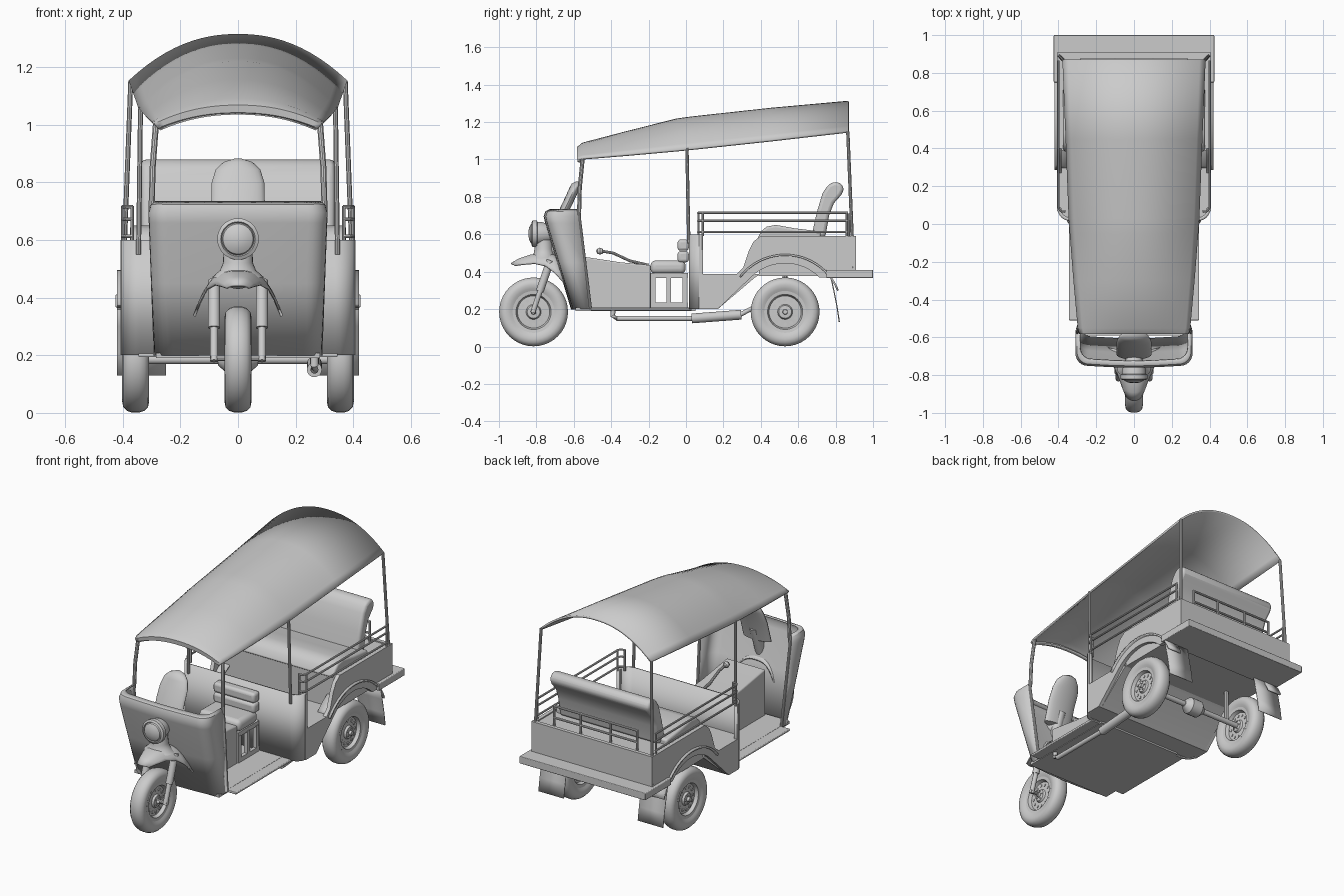
import bpy, bmesh
from math import sin, cos, pi, radians
from mathutils import Vector

if "Cube" in bpy.data.objects:
    bpy.data.objects.remove(bpy.data.objects["Cube"])


def make(name, verts, faces, thick=0, bevel=0, seg=2):
    bm = bmesh.new()
    vs = [bm.verts.new(v) for v in verts]
    for f in faces:
        bm.faces.new([vs[i] for i in f])
    bmesh.ops.recalc_face_normals(bm, faces=bm.faces)
    me = bpy.data.meshes.new(name)
    bm.to_mesh(me)
    bm.free()
    ob = bpy.data.objects.new(name, me)
    bpy.context.collection.objects.link(ob)
    if thick:
        m = ob.modifiers.new("thickness", 'SOLIDIFY')
        m.thickness, m.offset = thick, 0
    if bevel:
        m = ob.modifiers.new("round", 'BEVEL')
        m.width, m.segments, m.limit_method = bevel, seg, 'ANGLE'
    return ob


def loft(name, rings, closed=True, caps=True, thick=0, loop=False):
    n, k = len(rings[0]), len(rings)
    faces = [(i * n + j, i * n + (j + 1) % n, (i + 1) % k * n + (j + 1) % n, (i + 1) % k * n + j)
             for i in range(k if loop else k - 1) for j in range(n if closed else n - 1)]
    if closed and caps and not loop:
        faces += [tuple(range(n)), tuple(range((k - 1) * n, k * n))]
    return make(name, [v for r in rings for v in r], faces, thick)


def prism(name, yz, x0, x1, bevel=0, seg=3):
    n = len(yz)
    verts = [(x, y, z) for x in (x0, x1) for y, z in yz]
    faces = [tuple(range(n)), tuple(range(n, 2 * n))]
    faces += [(i, (i + 1) % n, n + (i + 1) % n, n + i) for i in range(n)]
    return make(name, verts, faces, 0, bevel, seg)


def box(name, x0, x1, y0, y1, z0, z1, bevel=0, seg=3):
    return prism(name, [(y0, z0), (y1, z0), (y1, z1), (y0, z1)], x0, x1, bevel, seg)


def tube(name, pts, r, sides=10):
    pts = [Vector(p) for p in pts]
    rings = []
    for i, p in enumerate(pts):
        d = (pts[min(i + 1, len(pts) - 1)] - pts[max(i - 1, 0)]).normalized()
        up = Vector((0, 0, 1)) if abs(d.z) < 0.8 else Vector((1, 0, 0))
        a = d.cross(up).normalized()
        b = d.cross(a)
        rings.append([p + (a * cos(2 * pi * j / sides) + b * sin(2 * pi * j / sides)) * r
                      for j in range(sides)])
    return loft(name, rings)


def lathe(name, profile, c, axis='x', sides=40, loop=False):
    rings = []
    for r, h in profile:
        ring = []
        for j in range(sides):
            u, v = r * cos(2 * pi * j / sides), r * sin(2 * pi * j / sides)
            o = (h, u, v) if axis == 'x' else (u, h, v)
            ring.append((c[0] + o[0], c[1] + o[1], c[2] + o[2]))
        rings.append(ring)
    return loft(name, rings, loop=loop)


def arc(cy, cz, r, a0, a1, n):
    return [(cy + r * cos(radians(a0 + (a1 - a0) * i / n)), cz + r * sin(radians(a0 + (a1 - a0) * i / n)))
            for i in range(n + 1)]


# Roof canopy: arched sections from front lip to rear
rings = []
for y, hw, ze, zc in [(-.555, .27, .985, 1.04), (-.575, .28, .99, 1.045), (-.577, .288, 1.0, 1.065),
                      (-.55, .295, 1.005, 1.085), (-.3, .317, 1.025, 1.15), (-.05, .336, 1.047, 1.213),
                      (.03, .342, 1.055, 1.224), (.45, .358, 1.1, 1.27), (.87, .375, 1.148, 1.308)]:
    ts = [i / 12 - 1 for i in range(25)]
    rings.append([(hw * t, y, ze + (zc - ze) * (1 - abs(t) ** 2.2)) for t in ts])
loft("roof_canopy", rings, closed=False, thick=.012)

# Front fairing: U-shaped shell, widening upward
rings = []
for z, yf, hw, yb in [(.2, -.6, .285, -.51), (.45, -.675, .296, -.54), (.66, -.738, .304, -.567),
                      (.695, -.746, .305, -.571), (.72, -.738, .298, -.574), (.73, -.715, .285, -.576)]:
    r = .06
    half = [(hw, yb)] + [(hw - r + r * cos(a * pi / 12), yf + r - r * sin(a * pi / 12)) for a in range(7)]
    half += [((hw - r) * .5, yf - .007)]
    rings.append([(x, y, z) for x, y in half] + [(0, yf - .01, z)] + [(-x, y, z) for x, y in half[::-1]])
loft("front_fairing", rings, closed=False, thick=.01)

# Rounded instrument pod behind the fairing
rings = []
for z, y, hw in [(.6, -.69, .093), (.73, -.65, .093), (.8, -.617, .091), (.845, -.597, .077),
                 (.87, -.584, .05), (.882, -.577, .012)]:
    rings.append([(hw * cos(2 * pi * j / 24), y + min(.028, hw) * sin(2 * pi * j / 24), z) for j in range(24)])
loft("instrument_pod", rings)

# Floor, tunnel box, steps
box("cab_floor", -.285, .285, -.59, .05, .19, .208)
prism("centre_tunnel", [(-.58, .2), (-.19, .2), (-.19, .435), (-.35, .45), (-.58, .485)], -.13, .13, .008)
for s in (-1, 1):
    box("side_step", s * .28, s * .345, -.51, .03, .193, .207, .004)
    # Posts and roof supports
    tube("windscreen_post", [(s * .3, -.572, .2 + .5), (s * .296, -.568, .85), (s * .284, -.552, 1.01)], .011)
    tube("fairing_edge", [(s * .285, -.51, .2), (s * .303, -.57, .69), (s * .3, -.572, .74)], .008)
    tube("middle_post", [(s * .345, .015, .55), (s * .338, .005, 1.06)], .009)
    tube("rear_post", [(s * .4, .895, .42), (s * .372, .865, 1.15)], .009)
    # Rear body side with entrance notch and wheel arch
    side = [(.07, .6), (.085, .6), (.085, .387), (.27, .387), (.305, .42), (.335, .51), (.36, .56), (.4, .592),
            (.908, .592), (.908, .37)]
    side += arc(.53, .185, .26, 45, 135, 12) + [(.17, .2), (.07, .2)]
    prism("body_side", side, s * .385, s * .408)
    # Fender lip over rear wheel
    out = arc(.53, .185, .305, 22, 142, 20)
    loft("rear_fender", [[(s * x, y, z) for y, z in out] for x in (.33, .42)], closed=False, thick=.01)
    flap = [(.775, .37), (.79, .3), (.808, .21), (.82, .13)]
    loft("mud_flap", [[(s * x, y, z) for y, z in flap] for x in (.25, .42)], closed=False, thick=.006)
    # Side guard rails
    for z in (.612, .672, .715):
        tube("side_rail", [(s * .365, .065, z), (s * .388, .068, z), (s * .4, .085, z), (s * .4, .865, z)], .006, 8)
    for x, y in ((.366, .067), (.4, .09), (.4, .86)):
        tube("rail_upright", [(s * x, y, .59), (s * x, y, .718)], .006, 8)

# Partition wall wrapping round to the sides
half = [(.397, .09)] + [(.337 + .06 * cos(a * pi / 12), .085 - .06 * sin(a * pi / 12)) for a in range(7)]
plan = half + [(-x, y) for x, y in half[::-1]]
loft("partition", [[(x, y, z) for x, y in plan] for z in (.2, .6)], closed=False, thick=.018)

# Rear body interior, rear wall and bumper deck
prism("passenger_floor", [(.04, .2), (.17, .2), (.37, .37), (.4, .387), (.04, .387)], -.387, .387)
box("bench_base", -.387, .387, .39, .89, .378, .585)
box("rear_panel", -.4, .4, .885, .908, .38, .592)
box("rear_bumper", -.425, .425, .75, 1.0, .366, .41, .004)

# Passenger bench
cushion = [(.38, .57), (.4, .615), (.43, .64), (.48, .65), (.58, .632), (.72, .615), (.72, .57)]
prism("bench_cushion", cushion, -.375, .375, .012)
back = [(.67, .585), (.7, .72), (.73, .82), (.76, .865), (.795, .882), (.83, .872), (.845, .84), (.83, .81),
        (.79, .765), (.765, .7), (.745, .585)]
prism("bench_backrest", back, -.335, .335, .018)

# Rear guard rail
for z in (.635, .705):
    tube("rear_rail", [(-.28, .87, z), (.28, .87, z)], .007, 8)
for x in (-.28, -.1, .1, .28):
    tube("rear_rail_upright", [(x, .87, .58), (x, .87, .71)], .007, 8)

# Driver seat on an open frame
box("driver_cushion", -.14, .14, -.19, -.002, .388, .46, .028, 4)
for z0, z1 in ((.45, .51), (.512, .572)):
    box("driver_backrest", -.14, .14, -.045, .015, z0, z1, .016)
box("seat_plate", -.135, .135, -.19, .01, .365, .392)
for s in (-1, 1):
    for y in (-.19, -.105, -.018):
        box("seat_leg", s * .115, s * .137, y, y + .026, .2, .37)
    box("seat_frame_bar", s * .115, s * .137, -.19, .01, .205, .235)

# Hand lever
tube("hand_lever", [(.05, -.2, .435), (.05, -.3, .458), (.05, -.39, .5), (.05, -.45, .51)], .008)
lathe("lever_knob", [(.002, -.48), (.014, -.474), (.019, -.46), (.014, -.446), (.002, -.44)], (.05, 0, .51), 'y', 14)

# Wheels with rim, hub and a ring of vent holes
tyre = [(.108, -.034), (.125, -.042), (.145, -.047), (.165, -.043), (.178, -.03), (.184, -.012)]
tyre += [(r, -h) for r, h in tyre[::-1]]
rim = [(.004, .045), (.012, .045), (.014, .03), (.034, .028), (.04, .016), (.086, .014), (.094, .034), (.112, .036)]
rim = rim + [(r, -h) for r, h in rim[::-1]]
for n, x, y in (("front", 0, -.815), ("rear_right", .355, .53), ("rear_left", -.355, .53)):
    c = (x, y, .185)
    lathe(n + "_tyre", tyre, c, loop=True)
    lathe(n + "_rim", rim, c)
    for k in range(12):
        a = k * pi / 6
        hc = (x, y + .066 * cos(a), .185 + .066 * sin(a))
        lathe(n + "_rim_vent", [(.009, -.019), (.009, .019)], hc, sides=10)
    for k in range(5):
        a = k * pi * .4
        lathe(n + "_lug", [(.004, -.034), (.004, .034)], (x, y + .024 * cos(a), .185 + .024 * sin(a)), sides=6)
tube("rear_axle", [(-.33, .53, .185), (.33, .53, .185)], .016, 14)
lathe("axle_housing", [(.02, -.07), (.05, -.035), (.05, .035), (.02, .07)], (0, .53, .185), sides=20)
for s in (-1, 1):
    tube("axle_spring_mount", [(s * .25, .53, .185), (s * .25, .53, .39)], .014)

# Front fork
tube("front_axle", [(-.095, -.815, .19), (.095, -.815, .19)], .011)
for s in (-1, 1):
    tube("fork_lower", [(s * .083, -.82, .18), (s * .083, -.765, .34)], .014, 14)
    tube("fork_upper", [(s * .083, -.782, .295), (s * .083, -.725, .46)], .021, 16)
tube("steering_column", [(0, -.745, .44), (0, -.66, .68)], .03, 16)

# Front fender: drooping arch sections, narrow at the tip
rings = []
for y, hw, zt, drop in [(-.935, .04, .442, .01), (-.89, .058, .468, .03), (-.83, .08, .488, .045),
                        (-.77, .108, .495, .065), (-.72, .13, .492, .1), (-.67, .152, .475, .14)]:
    rings.append([(hw * t, y + .02 * t * t, zt - drop * abs(t) ** 3) for t in [i / 8 - 1 for i in range(17)]])
loft("front_fender", rings, closed=False, thick=.008)

# Headlight on a flared neck
rings = []
for z, hw, hd, y in [(.47, .09, .07, -.76), (.495, .062, .055, -.76), (.52, .052, .05, -.76), (.57, .05, .045, -.76)]:
    rings.append([(hw * cos(j * pi / 12), y + hd * sin(j * pi / 12), z) for j in range(24)])
loft("headlight_neck", rings)
lathe("headlight_shell", [(.03, -.69), (.05, -.73), (.062, -.77), (.064, -.795), (.072, -.797), (.072, -.82),
                          (.06, -.826), (.056, -.82)], (0, 0, .603), 'y', 32)
lathe("headlight_lens", [(.057, -.818), (.052, -.829), (.035, -.838), (.015, -.842), (.002, -.843)],
      (0, 0, .603), 'y', 32)

# Exhaust: pipe, muffler and tail
tube("exhaust_pipe", [(.265, -.39, .19), (.265, -.392, .165), (.265, -.37, .15), (.265, .04, .15)], .014, 12)
tube("muffler", [(.265, .03, .15), (.265, .295, .17)], .026, 20)
tube("tail_pipe", [(.265, .29, .17), (.265, .345, .2), (.265, .4, .215)], .012, 12)

# Smooth shading with sharp creases kept
bpy.ops.object.select_all(action='SELECT')
bpy.context.view_layer.objects.active = bpy.context.scene.objects[0]
bpy.ops.object.shade_smooth_by_angle(angle=radians(35))
